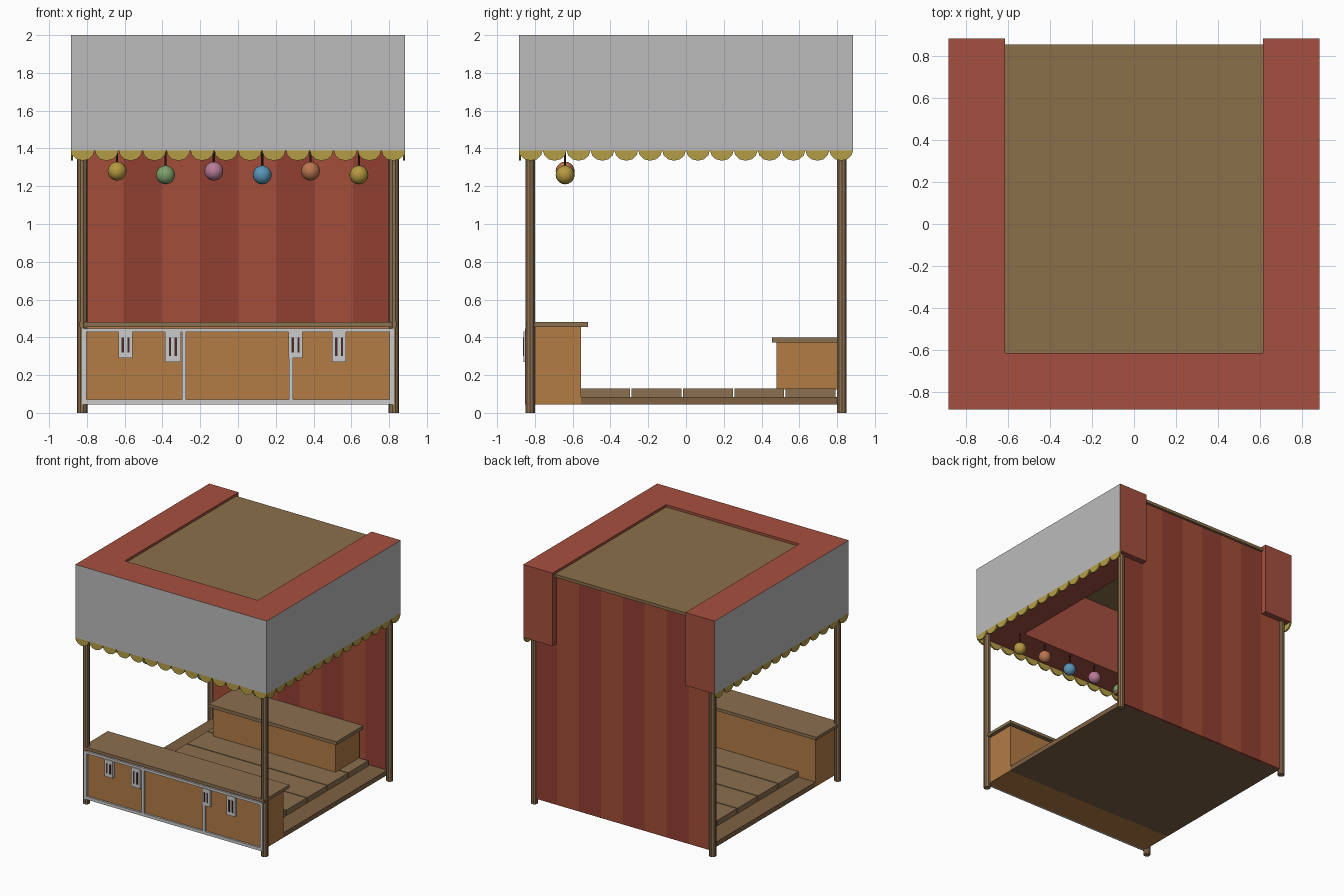
import bpy, bmesh, math
from mathutils import Matrix

if "Cube" in bpy.data.objects:
    bpy.data.objects.remove(bpy.data.objects["Cube"])


def material(name, rgb):
    m = bpy.data.materials.new(name)
    m.diffuse_color = (*rgb, 1)
    m.use_nodes = True
    m.node_tree.nodes["Principled BSDF"].inputs["Base Color"].default_value = m.diffuse_color
    return m


RED = material("red_cloth", (0.38, 0.08, 0.05))
STRIPE = material("dark_red_cloth", (0.28, 0.05, 0.03))
LIGHT_STRIPE = material("light_red_cloth", (0.36, 0.075, 0.04))
GREY = material("grey_panel", (0.5, 0.5, 0.5))
WOOD = material("wood", (0.26, 0.16, 0.08))
ROOF = material("roof_boards", (0.26, 0.16, 0.07))
FLOOR = material("floor_boards", (0.21, 0.12, 0.055))
PANEL = material("orange_wood", (0.45, 0.2, 0.06))
YELLOW = material("yellow_trim", (0.46, 0.34, 0.06))
DARK = material("dark", (0.06, 0.025, 0.02))


def finish(name, bm, mats):
    bmesh.ops.recalc_face_normals(bm, faces=bm.faces[:])
    me = bpy.data.meshes.new(name)
    bm.to_mesh(me)
    bm.free()
    for m in mats:
        me.materials.append(m)
    ob = bpy.data.objects.new(name, me)
    bpy.context.collection.objects.link(ob)
    return ob


def box(name, x, y, z, mat=None):
    bm = bmesh.new()
    bmesh.ops.create_cube(bm, size=1)
    for v in bm.verts:
        v.co = [r[0] + (c + 0.5) * (r[1] - r[0]) for c, r in zip(v.co, (x, y, z))]
    return finish(name, bm, [mat] if mat else [])


def rod(name, x, y, z0, z1, r, sides, mat):
    bm = bmesh.new()
    bmesh.ops.create_cone(bm, cap_ends=True, segments=sides, radius1=r, radius2=r, depth=z1 - z0,
                          matrix=Matrix.Translation((x, y, (z0 + z1) / 2))
                          @ Matrix.Rotation(math.pi / sides, 4, 'Z'))
    return finish(name, bm, [mat])


def prism(bm, pts, offset):
    face = bm.faces.new([bm.verts.new(p) for p in pts])
    ext = bmesh.ops.extrude_face_region(bm, geom=[face])
    bmesh.ops.translate(bm, vec=offset, verts=[g for g in ext["geom"] if isinstance(g, bmesh.types.BMVert)])


# Corner posts
for sx in (-1, 1):
    for sy in (-1, 1):
        rod(f"post_{'front' if sy < 0 else 'back'}_{'left' if sx < 0 else 'right'}",
            sx * 0.825, sy * 0.825, 0, 1.42, 0.027, 10, WOOD)

# U-shaped canopy with grey outer faces
E, I, Z0, Z1 = 0.885, 0.615, 1.39, 2.0
bm = bmesh.new()
outline = [(-E, -E), (E, -E), (E, E), (I, E), (I, -I), (-I, -I), (-I, E), (-E, E)]
prism(bm, [(x, y, Z0) for x, y in outline], (0, 0, Z1 - Z0))
for f in bm.faces:
    c = f.calc_center_median()
    if abs(c.x) > E - 0.01 or c.y < -E + 0.01:
        f.material_index = 1
finish("canopy", bm, [RED, GREY])
box("roof_panel", (-I, I), (-I, 0.855), (1.955, 1.98), ROOF)

# Scalloped trim on the front and both sides
N = 14
W = 2 * E / N
for name, turn in (("front", 0), ("right", 90), ("left", -90)):
    bm = bmesh.new()
    for i in range(N):
        cx = -E + (i + 0.5) * W
        pts = [(cx + W / 2 * math.cos(math.pi * k / 6), -E, Z0 + 0.002 - 0.057 * math.sin(math.pi * k / 6))
               for k in range(7)]
        prism(bm, pts, (0, 0.012, 0))
    bmesh.ops.rotate(bm, verts=bm.verts[:], matrix=Matrix.Rotation(math.radians(turn), 3, 'Z'))
    finish(f"scallop_trim_{name}", bm, [YELLOW])

# Striped back cloth
for i in range(8):
    x = -0.81 + i * 0.2025
    box(f"back_cloth_{i + 1}", (x, x + 0.2025), (0.815, 0.835), (0.045, 1.96),
        STRIPE if i % 2 else LIGHT_STRIPE)

# Hanging ball ornaments
colours = [(0.46, 0.32, 0.05), (0.2, 0.36, 0.14), (0.48, 0.2, 0.3),
           (0.1, 0.3, 0.48), (0.5, 0.18, 0.08), (0.46, 0.32, 0.05)]
for i, rgb in enumerate(colours):
    x, z = -0.64 + i * 0.256, 1.28 if i % 2 == 0 else 1.26
    rod(f"ornament_string_{i + 1}", x, -0.64, z, Z0 + 0.01, 0.006, 6, DARK)
    bm = bmesh.new()
    bmesh.ops.create_uvsphere(bm, u_segments=16, v_segments=10, radius=0.05,
                              matrix=Matrix.Translation((x, -0.64, z)))
    for f in bm.faces:
        f.smooth = True
    finish(f"ornament_{i + 1}", bm, [material(f"ornament_colour_{i + 1}", rgb)])

# Front counter
box("counter_body", (-0.81, 0.81), (-0.838, -0.555), (0.045, 0.455), PANEL)
box("counter_top", (-0.84, 0.84), (-0.85, -0.52), (0.455, 0.48), WOOD)

# Grey counter frame
FY = (-0.853, -0.836)
box("frame_top", (-0.825, 0.825), FY, (0.428, 0.448))
box("frame_bottom", (-0.825, 0.825), FY, (0.045, 0.07))
for name, x in (("left", -0.814), ("inner_left", -0.285), ("inner_right", 0.28), ("right", 0.814)):
    box(f"frame_stile_{name}", (x - 0.011, x + 0.011), FY, (0.07, 0.428))

# Latch plates, each with two dark slots
for i, (x, w, z) in enumerate([(-0.595, 0.075, 0.29), (-0.345, 0.085, 0.27),
                               (0.305, 0.075, 0.29), (0.535, 0.075, 0.27)]):
    box(f"latch_plate_{i + 1}", (x - w / 2, x + w / 2), (-0.86, -0.838), (z, 0.432))
    for s in (-1, 1):
        c = x + s * 0.015
        box(f"latch_slot_{i + 1}_{'left' if s < 0 else 'right'}", (c - 0.006, c + 0.006),
            (-0.864, -0.855), (z + 0.03, 0.40), DARK)

# Floor base with raised planks
box("floor_base", (-0.81, 0.81), (-0.56, 0.815), (0.045, 0.085), FLOOR)
PW = 1.36 / 5
for i in range(5):
    y = -0.56 + i * PW
    box(f"floor_plank_{i + 1}", (-0.65, 0.65), (y, y + PW - 0.008), (0.08, 0.13), WOOD)

# Rear bench
box("bench_body", (-0.565, 0.565), (0.48, 0.80), (0.125, 0.372), PANEL)
box("bench_top", (-0.59, 0.59), (0.455, 0.81), (0.372, 0.40), WOOD)
